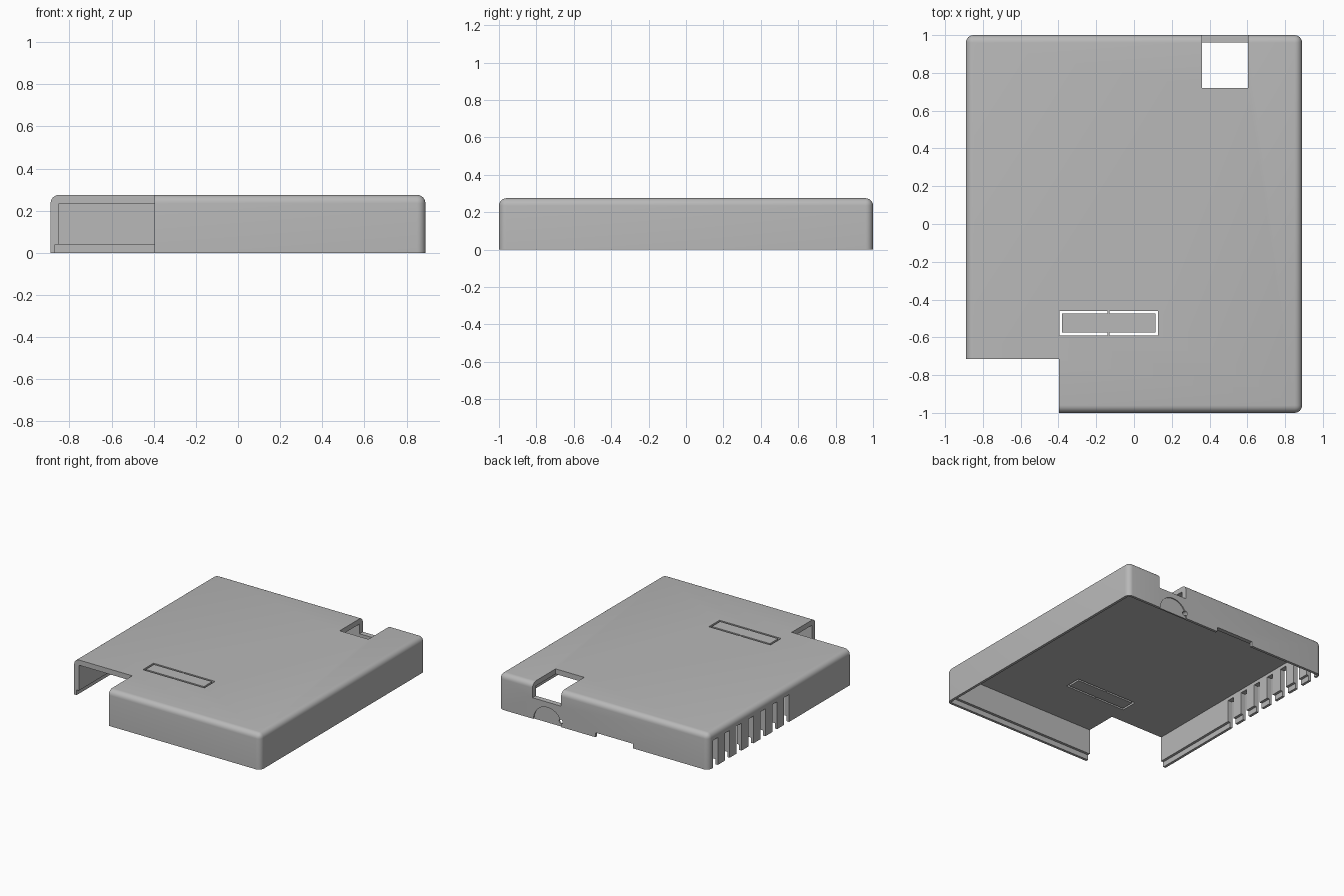
import bpy
import bmesh
from math import radians
from mathutils import Matrix, Vector

cube = bpy.data.objects.get("Cube")
if cube:
    bpy.data.objects.remove(cube, do_unlink=True)

HX, HY, H = 0.89, 1.0, 0.275     # half width, half depth, height
WALL, LIP = 0.04, 0.02           # wall and lower lip thickness

grey = bpy.data.materials.new("plain_grey")
grey.use_nodes = True
grey.diffuse_color = (0.48, 0.48, 0.48, 1)
grey.node_tree.nodes["Principled BSDF"].inputs["Base Color"].default_value = (0.48, 0.48, 0.48, 1)


def add_object(name, bm):
    mesh = bpy.data.meshes.new(name)
    bm.to_mesh(mesh)
    bm.free()
    obj = bpy.data.objects.new(name, mesh)
    bpy.context.collection.objects.link(obj)
    return obj


def box(name, low, high, bevel=0):
    low, high = Vector(low), Vector(high)
    bm = bmesh.new()
    bmesh.ops.create_cube(bm, size=1)
    for v in bm.verts:
        v.co = Vector([(l + h) / 2 + c * (h - l) for l, h, c in zip(low, high, v.co)])
    if bevel:
        edges = [e for e in bm.edges if max(v.co.z for v in e.verts) > low.z + 0.01]
        bmesh.ops.bevel(bm, geom=edges, offset=bevel, segments=6, profile=0.5, affect='EDGES')
    return add_object(name, bm)


def disc(name, x, z, radius, y0, y1):
    bm = bmesh.new()
    turn = Matrix.Translation((x, (y0 + y1) / 2, z)) @ Matrix.Rotation(radians(90), 4, 'X')
    bmesh.ops.create_cone(bm, cap_ends=True, segments=40, radius1=radius, radius2=radius,
                          depth=y1 - y0, matrix=turn)
    return add_object(name, bm)


# Rounded outer shell
shell = box("cover_shell", (-HX, -HY, 0), (HX, HY, H), bevel=WALL)
shell.data.materials.append(grey)
cutters = []


def cut(low, high):
    cutters.append(box("cutter", low, high))


# Hollow interior and the thinner lip around the bottom
cut((-HX + WALL, -HY + WALL, -0.1), (HX - WALL, HY - WALL, H - WALL))
cut((-HX + LIP, -HY + LIP, -0.2), (HX - LIP, HY - LIP, 0.04))

# Open corner at the front
cut((-1.2, -1.2, -0.3), (-0.397, -0.715, 0.5))

# Window in the top, dipping into the back wall
cut((0.36, 0.72, 0.16), (0.603, 1.2, 0.5))

# Shallow notch under the back wall
cut((-0.25, 0.9, -0.15), (0.07, 1.2, 0.035))

# Vent slots in the right side wall, open at the bottom
for i in range(7):
    y = 0.915 - 0.144 * i
    cut((-1.1, y - 0.03, -0.25), (-0.8, y + 0.03, 0.21))

# Slit frame around the top label plate, held by two thin bridges
X0, X1, Y0, Y1, GAP, MID = -0.395, 0.128, -0.59, -0.46, 0.015, -0.135
for x in (X0, X1 - GAP):
    cut((x, Y0, 0.2), (x + GAP, Y1, 0.4))
for y in (Y0, Y1 - GAP):
    cut((X0 + 0.005, y, 0.19), (MID - 0.004, y + GAP, 0.42))
    cut((MID + 0.004, y, 0.19), (X1 - 0.005, y + GAP, 0.42))

# Arched recess and small cord hole in the back wall
cutters.append(disc("cutter", 0.475, 0.0, 0.12, 0.992, 1.1))
cutters.append(disc("cutter", 0.365, 0.04, 0.018, 0.9, 1.15))

# Apply every cut, then drop the cutters
for c in cutters:
    c.hide_render = True
    m = shell.modifiers.new("cut", 'BOOLEAN')
    m.operation = 'DIFFERENCE'
    m.solver = 'EXACT'
    m.object = c
depsgraph = bpy.context.evaluated_depsgraph_get()
result = bpy.data.meshes.new_from_object(shell.evaluated_get(depsgraph))
shell.modifiers.clear()
shell.data = result
shell.data.materials.clear()
shell.data.materials.append(grey)
for p in shell.data.polygons:
    p.material_index = 0
for c in cutters:
    bpy.data.objects.remove(c, do_unlink=True)

# Smooth the rounded edges
bpy.ops.object.select_all(action='DESELECT')
shell.select_set(True)
bpy.context.view_layer.objects.active = shell
bpy.ops.object.shade_smooth_by_angle(angle=radians(30))
